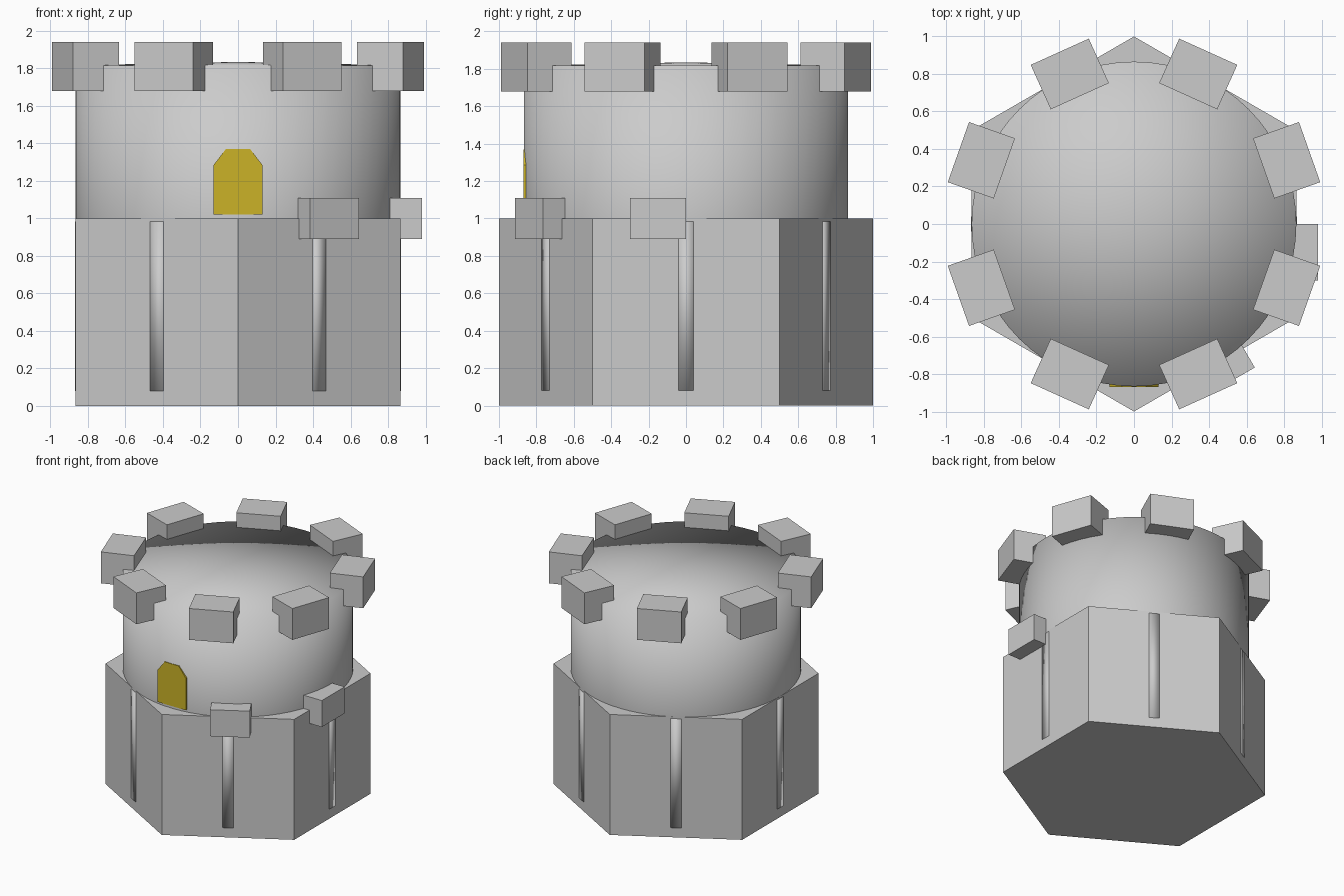
import bpy, bmesh
from math import sin, cos, pi, radians
from mathutils import Vector, Matrix

if "Cube" in bpy.data.objects:
    bpy.data.objects.remove(bpy.data.objects["Cube"])

APO = 0.866  # apothem of the hexagonal base, radius of the tower


def add_object(name, bm, smooth=False):
    bmesh.ops.recalc_face_normals(bm, faces=bm.faces)
    for f in bm.faces:
        f.smooth = smooth
    me = bpy.data.meshes.new(name)
    bm.to_mesh(me)
    bm.free()
    ob = bpy.data.objects.new(name, me)
    bpy.context.collection.objects.link(ob)
    return ob


def box(name, center, size, angle=0.0, smooth=False):
    bm = bmesh.new()
    m = (Matrix.Translation(center) @ Matrix.Rotation(angle, 4, 'Z')
         @ Matrix.Diagonal((*size, 1)))
    bmesh.ops.create_cube(bm, size=1, matrix=m)
    return add_object(name, bm, smooth)


def prism(name, points, extrude):
    bm = bmesh.new()
    face = bm.faces.new([bm.verts.new(p) for p in points])
    ext = bmesh.ops.extrude_face_region(bm, geom=[face], use_keep_orig=True)
    verts = [g for g in ext['geom'] if isinstance(g, bmesh.types.BMVert)]
    bmesh.ops.translate(bm, verts=verts, vec=extrude)
    return add_object(name, bm)


def wall_box(name, face_angle, offset, width, inner, outer, z0, z1, smooth=False):
    # box sitting on a wall that faces face_angle, shifted sideways by offset
    n = Vector((cos(face_angle), sin(face_angle), 0))
    t = Vector((-n.y, n.x, 0))
    c = n * (inner + outer) / 2 + t * offset + Vector((0, 0, (z0 + z1) / 2))
    return box(name, c, (outer - inner, width, z1 - z0), face_angle, smooth)


# hexagonal base, corners at front and back
prism('base', [(cos(pi / 6 + i * pi / 3), sin(pi / 6 + i * pi / 3), 0)
               for i in range(6)], (0, 0, 1))

# round tower with a very shallow cone as its top, smooth all over
bm = bmesh.new()
N = 64
rings = [[bm.verts.new((APO * cos(2 * pi * i / N), APO * sin(2 * pi * i / N), z))
          for i in range(N)] for z in (1.0, 1.817)]
apex = bm.verts.new((0, 0, 1.835))
for i in range(N):
    j = (i + 1) % N
    bm.faces.new((rings[0][i], rings[0][j], rings[1][j], rings[1][i]))
    bm.faces.new((rings[1][i], rings[1][j], apex))
add_object('tower', bm, smooth=True)

# slim strips in the middle of every base wall
for i in range(6):
    wall_box(f'wall_strip_{i}', i * pi / 3, 0, 0.08, 0.80, 0.869, 0.08, 0.985, True)

# battlement blocks, mirrored into four quadrants
for x, y, rot in ((0.3425, 0.80, -24.3), (0.814, 0.34, -70.5)):
    for sx in (1, -1):
        for sy in (1, -1):
            box('battlement', (sx * x, sy * y, 1.81), (0.34, 0.26, 0.26),
                radians(rot * sx * sy))

# two blocks left on the rim of the base
wall_box('rim_block_right', 0, -0.15, 0.30, 0.78, 0.98, 0.89, 1.11)
wall_box('rim_block_front', -pi / 3, 0.025, 0.30, 0.78, 0.985, 0.89, 1.11)

# yellow door with chamfered top corners
half = [(0.13, 1.02), (0.13, 1.285), (0.065, 1.37)]
outline = half + [(-x, z) for x, z in reversed(half)]
door = prism('door', [(x, -0.87, z) for x, z in outline], (0, 0.07, 0))
mat = bpy.data.materials.new('door_yellow')
mat.diffuse_color = (0.6, 0.45, 0.02, 1)
mat.use_nodes = True
mat.node_tree.nodes["Principled BSDF"].inputs["Base Color"].default_value = mat.diffuse_color
door.data.materials.append(mat)
